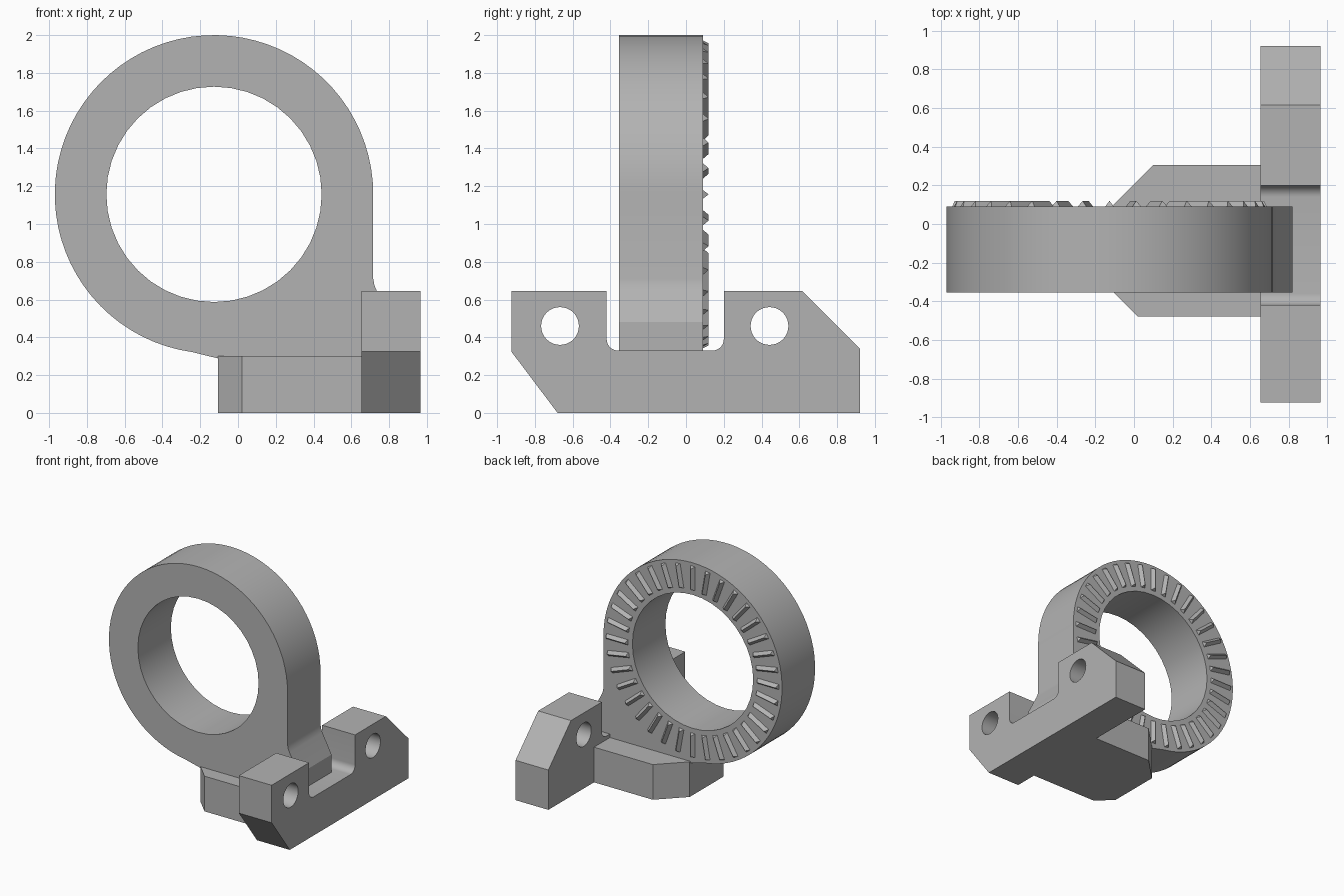
import bpy, bmesh
from math import cos, sin, radians, pi
from mathutils import Matrix

cube = bpy.data.objects.get("Cube")
if cube:
    bpy.data.objects.remove(cube, do_unlink=True)

grey = bpy.data.materials.new("plain grey")
grey.use_nodes = True
color = (0.45, 0.45, 0.45, 1)
grey.diffuse_color = color
grey.node_tree.nodes["Principled BSDF"].inputs["Base Color"].default_value = color

# Axis frames for profiles: local x, local y, extrusion direction as columns
FRONT = Matrix(((1, 0, 0, 0), (0, 0, -1, 0), (0, 1, 0, 0), (0, 0, 0, 1)))
SIDE = Matrix(((0, 0, 1, 0), (1, 0, 0, 0), (0, 1, 0, 0), (0, 0, 0, 1)))
TOP = Matrix.Identity(4)


def arc(cx, cy, r, start, end, steps):
    angles = [radians(start + (end - start) * i / steps) for i in range(steps + 1)]
    return [(cx + r * cos(a), cy + r * sin(a)) for a in angles]


def add_object(name, mesh):
    obj = bpy.data.objects.new(name, mesh)
    bpy.context.collection.objects.link(obj)
    mesh.materials.clear()
    mesh.materials.append(grey)
    return obj


def prism(name, loops, frame, low, high):
    """Extrude an outline with optional holes between two depths."""
    curve = bpy.data.curves.new(name + " outline", "CURVE")
    curve.dimensions = "2D"
    curve.fill_mode = "BOTH"
    curve.extrude = (high - low) / 2
    for loop in loops:
        spline = curve.splines.new("POLY")
        spline.points.add(len(loop) - 1)
        for point, (x, y) in zip(spline.points, loop):
            point.co = (x, y, 0, 1)
        spline.use_cyclic_u = True
    helper = bpy.data.objects.new(name + " helper", curve)
    bpy.context.collection.objects.link(helper)
    bpy.context.view_layer.update()
    graph = bpy.context.evaluated_depsgraph_get()
    mesh = bpy.data.meshes.new_from_object(helper.evaluated_get(graph))
    bpy.data.objects.remove(helper, do_unlink=True)
    bpy.data.curves.remove(curve)
    mesh.transform(frame @ Matrix.Translation((0, 0, (low + high) / 2)))

    bm = bmesh.new()
    bm.from_mesh(mesh)
    bmesh.ops.remove_doubles(bm, verts=bm.verts, dist=0.0001)
    bmesh.ops.recalc_face_normals(bm, faces=bm.faces)
    bm.to_mesh(mesh)
    bm.free()
    mesh.name = name
    obj = add_object(name, mesh)
    bpy.ops.object.select_all(action="DESELECT")
    obj.select_set(True)
    bpy.context.view_layer.objects.active = obj
    bpy.ops.object.shade_smooth_by_angle(angle=radians(25))
    return obj


# Ring with its flared foot
CX, CZ = -0.127, 1.157
outline = arc(CX, CZ, 0.843, 0, 262, 56)
outline += [(-0.1, 0.287), (-0.1, 0.2), (0.82, 0.2), (0.82, 0.48),
            (0.735, 0.645), (0.722, 0.675), (0.716, 0.71)]
bore = arc(CX, CZ, 0.57, 0, 351, 39)
prism("ring", [outline, bore], FRONT, -0.09, 0.355)

# Foot plate under the ring
prism("foot_plate", [[(-0.105, -0.355), (0.02, -0.48), (0.655, -0.48),
                      (0.655, 0.305), (0.1, 0.305), (-0.105, 0.1)]], TOP, 0, 0.3)

# Mounting bracket with a rounded slot and two bolt holes
bracket = [(-0.68, 0), (0.92, 0), (0.92, 0.34), (0.615, 0.645), (0.2, 0.645)]
bracket += arc(0.14, 0.39, 0.06, 0, -90, 8)
bracket += arc(-0.36, 0.39, 0.06, -90, -180, 8)
bracket += [(-0.42, 0.645), (-0.925, 0.645), (-0.925, 0.325)]
holes = [arc(y, 0.46, 0.1, 0, 350, 35) for y in (-0.667, 0.442)]
prism("mounting_bracket", [bracket] + holes, SIDE, 0.655, 0.965)

# Radial teeth with sloped ends on the back face
TEETH = 36
bm = bmesh.new()
for i in range(TEETH):
    turn = Matrix.Translation((CX, 0, CZ)) @ Matrix.Rotation(2 * pi * i / TEETH, 4, "Y")
    ends = []
    for r, ridge in ((0.61, 0.625), (0.815, 0.8)):
        ends.append([bm.verts.new(turn @ Matrix.Translation(p).to_translation())
                     for p in ((r, 0.088, -0.024), (ridge, 0.12, 0), (r, 0.088, 0.024))])
    a, b = ends
    bm.faces.new(a)
    bm.faces.new(b)
    for j in range(3):
        k = (j + 1) % 3
        bm.faces.new((a[j], a[k], b[k], b[j]))
bmesh.ops.recalc_face_normals(bm, faces=bm.faces)
teeth = bpy.data.meshes.new("radial_teeth")
bm.to_mesh(teeth)
bm.free()
add_object("radial_teeth", teeth)
